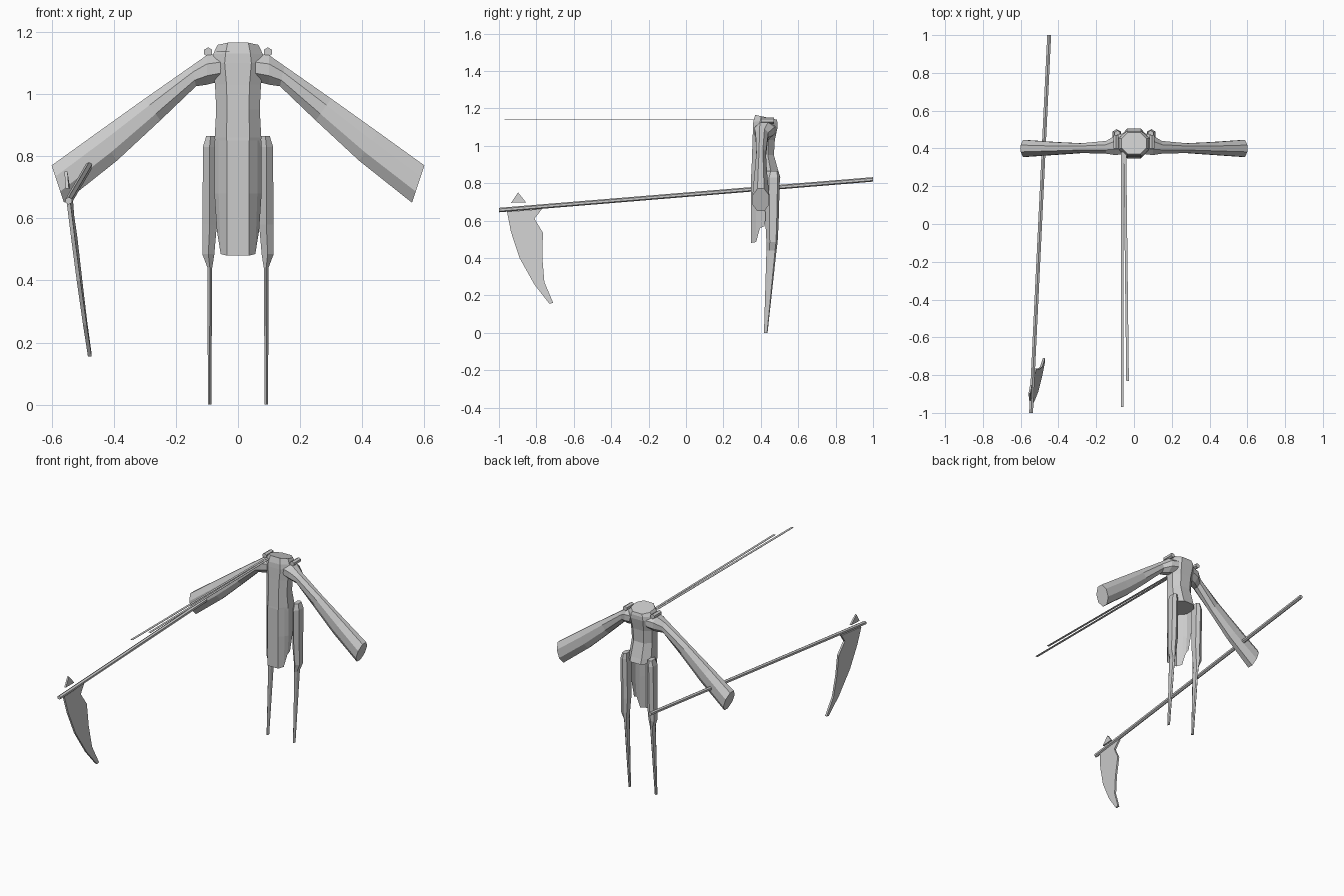
import bpy, bmesh, math
from mathutils import Vector

if "Cube" in bpy.data.objects:
    bpy.data.objects.remove(bpy.data.objects["Cube"])

grey = bpy.data.materials.new("plain grey")
grey.diffuse_color = (0.6, 0.6, 0.6, 1)
grey.use_nodes = True
grey.node_tree.nodes["Principled BSDF"].inputs["Base Color"].default_value = grey.diffuse_color


def make(name, bm, mirror=False):
    bmesh.ops.recalc_face_normals(bm, faces=bm.faces)
    me = bpy.data.meshes.new(name)
    bm.to_mesh(me)
    bm.free()
    me.materials.append(grey)
    ob = bpy.data.objects.new(name, me)
    bpy.context.collection.objects.link(ob)
    if mirror:
        ob.modifiers.new("mirror", 'MIRROR').use_mirror_merge = False
    return ob


def loft(name, rings, closed=True, caps=True, mirror=False):
    bm = bmesh.new()
    vs = [[bm.verts.new(p) for p in r] for r in rings]
    n = len(vs[0])
    for a, b in zip(vs, vs[1:]):
        for i in range(n if closed else n - 1):
            j = (i + 1) % n
            bm.faces.new((a[i], a[j], b[j], b[i]))
    if caps:
        bm.faces.new(vs[0])
        bm.faces.new(vs[-1])
    return make(name, bm, mirror)


def oct_ring(hw, y0, y1, z, slant=0.0):
    """Chamfered rectangle in plan; slant lowers the back."""
    c, d = hw * 0.5, (y1 - y0) * 0.28
    pts = [(-c, y0), (c, y0), (hw, y0 + d), (hw, y1 - d),
           (c, y1), (-c, y1), (-hw, y1 - d), (-hw, y0 + d)]
    return [(x, y, z - slant * (y - y0)) for x, y in pts]


def plate(name, pts, thick):
    """Thin plate given by its outline, thickened along x."""
    t = Vector((thick / 2, 0, 0))
    return loft(name, [[Vector(p) - t for p in pts], [Vector(p) + t for p in pts]])


def rod(name, a, b, r, n=6, mirror=False):
    """Rod running along y, ends cut square to y."""
    ang = [2 * math.pi * (i + 0.5) / n for i in range(n)]
    return loft(name, [[(p[0] + r * math.cos(t), p[1], p[2] + r * math.sin(t))
                        for t in ang] for p in (a, b)], mirror=mirror)


# Torso, with a collar sloping down to the back
loft("torso", [
    oct_ring(0.074, 0.348, 0.505, 0.83),
    oct_ring(0.075, 0.350, 0.495, 0.86),
    oct_ring(0.070, 0.353, 0.470, 0.95),
    oct_ring(0.074, 0.356, 0.475, 1.03),
    oct_ring(0.086, 0.358, 0.490, 1.10),
    oct_ring(0.080, 0.360, 0.490, 1.13, 0.05),
    oct_ring(0.066, 0.370, 0.485, 1.165, 0.22),
])

# Front robe panel, wrapping round to the sides
bottoms = [0.57, 0.56, 0.485, 0.48, 0.48, 0.485, 0.56, 0.57]
rows = []
for z, hw, yb in ((0.85, 0.076, 0.45), (0.68, 0.076, 0.435), (None, 0.068, 0.42)):
    prof = [(-hw, yb), (-hw, 0.395), (-hw * 0.82, 0.375), (-0.036, 0.347),
            (0.036, 0.347), (hw * 0.82, 0.375), (hw, 0.395), (hw, yb)]
    rows.append([(x, y, bottoms[i] if z is None else z) for i, (x, y) in enumerate(prof)])
loft("robe_panel", rows, closed=False, caps=False)

# Legs: inner x, outer x, front y, back y, z
leg = [(0.074, 0.102, 0.435, 0.495, 0.865), (0.070, 0.113, 0.420, 0.502, 0.83),
       (0.068, 0.114, 0.425, 0.495, 0.58), (0.076, 0.115, 0.430, 0.490, 0.485),
       (0.083, 0.098, 0.430, 0.484, 0.44), (0.086, 0.097, 0.417, 0.436, 0.0)]
rings = []
for x0, x1, y0, y1, z in leg:
    m, q = (x0 + x1) / 2, (y1 - y0) * 0.3
    rings.append([(x0, y0 + q, z), (m, y0, z), (x1, y0 + q, z),
                  (x1, y1 - q / 2, z), (m, y1, z), (x0, y1 - q / 2, z)])
loft("legs", rings, mirror=True)

# Flared sleeves: top (x, z), bottom (x, z), front y, back y
sleeve = [((0.050, 1.13), (0.060, 1.04), 0.370, 0.480),
          ((0.100, 1.125), (0.100, 1.03), 0.365, 0.470),
          ((0.150, 1.09), (0.135, 1.025), 0.372, 0.440),
          ((0.300, 0.985), (0.250, 0.915), 0.376, 0.427),
          ((0.450, 0.878), (0.390, 0.785), 0.366, 0.434),
          ((0.600, 0.770), (0.560, 0.650), 0.355, 0.445)]
rings = []
for (tx, tz), (bx, bz), y0, y1 in sleeve:
    ring = []
    for s, w in ((0, 0.4), (0.3, 1), (0.7, 1), (1, 0.4)):
        ring.append((tx + (bx - tx) * s, (y0 + y1) / 2 - w * (y1 - y0) / 2, tz + (bz - tz) * s))
    ring += [(x, y0 + y1 - y, z) for x, y, z in reversed(ring)]
    rings.append(ring)
loft("sleeves", rings, mirror=True)

# Shoulder pegs
rod("shoulder_pegs", (0.096, 0.40, 1.135), (0.096, 0.47, 1.135), 0.015, 6, True)

# Two thin ribbons reaching forward
for name, xa, xb, y in (("long_ribbon", -0.063, -0.062, -0.97),
                        ("short_ribbon", -0.048, -0.034, -0.83)):
    w, z, t = 0.007, 1.138, 0.001
    loft(name, [[(x - w, yy, z - t), (x + w, yy, z - t), (x + w, yy, z + t), (x - w, yy, z + t)]
                for x, yy in ((xa, 0.38), (xb, y))])

# Scythe shaft
rod("scythe_shaft", (-0.545, -1, 0.656), (-0.449, 1, 0.82), 0.012)


def tilt(y, z):
    return (-0.545 + 0.05 * (y + 0.95) + 0.115 * (0.65 - z), y, z)


# Scythe blade and the small spike over it
blade = [(-0.957, 0.647), (-0.77, 0.662), (-0.81, 0.61), (-0.765, 0.535), (-0.768, 0.40),
         (-0.757, 0.27), (-0.71, 0.16), (-0.73, 0.155), (-0.81, 0.257), (-0.89, 0.40),
         (-0.936, 0.54)]
plate("scythe_blade", [tilt(*p) for p in blade], 0.012)
plate("scythe_spike", [tilt(*p) for p in ((-0.935, 0.695), (-0.855, 0.697), (-0.898, 0.75))], 0.01)
